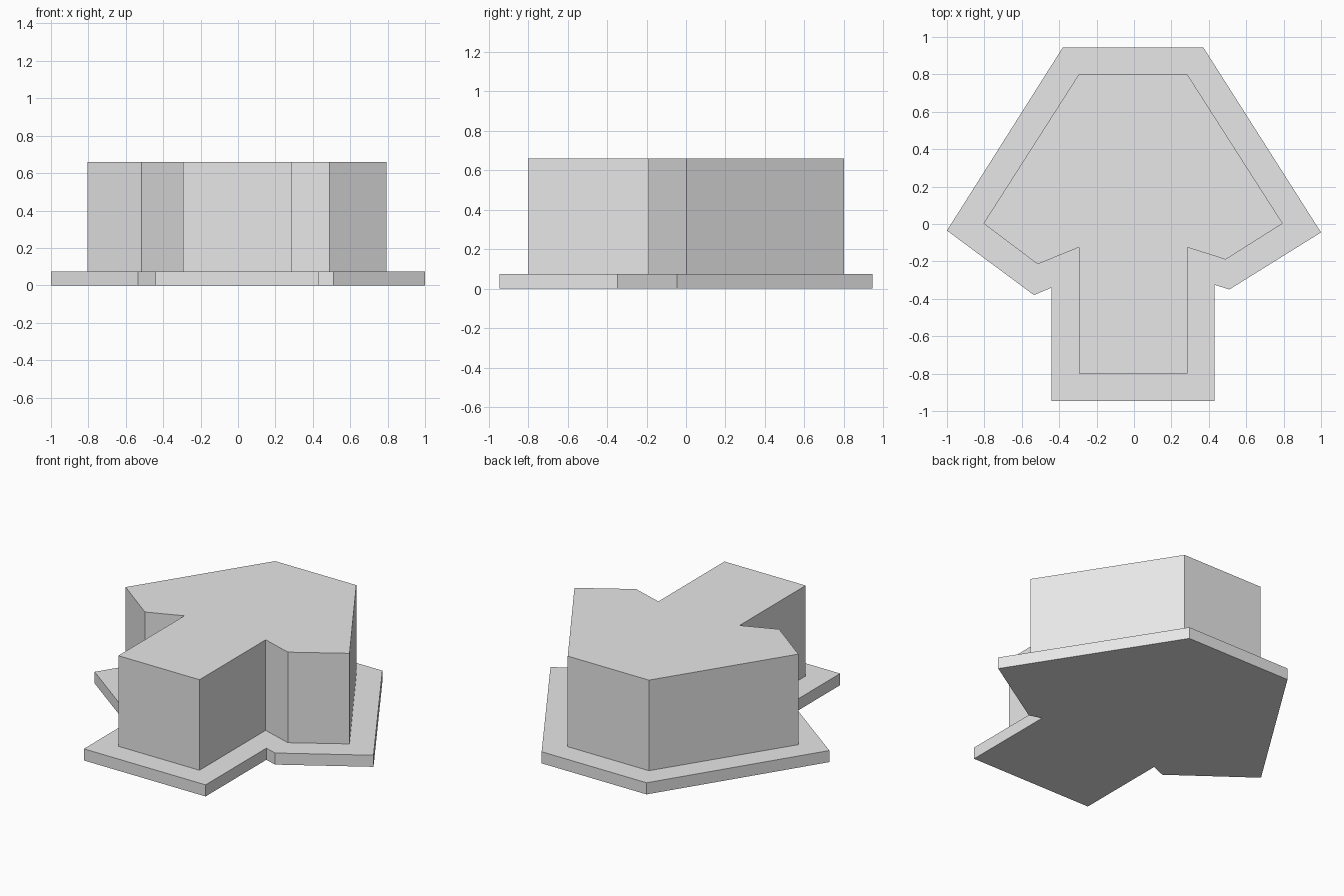
import bpy
import bmesh

cube = bpy.data.objects.get("Cube")
if cube:
    bpy.data.objects.remove(cube, do_unlink=True)

grey = bpy.data.materials.new("light_grey")
grey.use_nodes = True
colour = (0.8, 0.8, 0.8, 1)
grey.diffuse_color = colour
grey.node_tree.nodes["Principled BSDF"].inputs["Base Color"].default_value = colour


def extrude_outline(name, outline, bottom, top):
    """Raise a flat outline into a straight-walled solid."""
    bm = bmesh.new()
    face = bm.faces.new([bm.verts.new((x, y, bottom)) for x, y in outline])
    raised = bmesh.ops.extrude_face_region(bm, geom=[face], use_keep_orig=True)
    for item in raised["geom"]:
        if isinstance(item, bmesh.types.BMVert):
            item.co.z = top
    bmesh.ops.recalc_face_normals(bm, faces=bm.faces)
    mesh = bpy.data.meshes.new(name)
    bm.to_mesh(mesh)
    bm.free()
    mesh.materials.append(grey)
    obj = bpy.data.objects.new(name, mesh)
    bpy.context.collection.objects.link(obj)
    return obj


# Outlines run counter-clockwise from the front left corner of the stem
base_outline = [(-0.44, -0.945), (0.43, -0.945), (0.43, -0.325), (0.51, -0.35),
                (1, -0.045), (0.37, 0.945), (-0.38, 0.945), (-1, -0.035),
                (-0.535, -0.38), (-0.44, -0.34)]
body_outline = [(-0.295, -0.8), (0.285, -0.8), (0.285, -0.125), (0.49, -0.19),
                (0.795, 0.003), (0.285, 0.8), (-0.295, 0.8), (-0.805, 0.003),
                (-0.515, -0.215), (-0.295, -0.125)]

# Wide flat plinth with the tall block standing on it
PLINTH_TOP = 0.075
extrude_outline("base_plinth", base_outline, 0, PLINTH_TOP)
extrude_outline("main_block", body_outline, PLINTH_TOP, 0.66)
